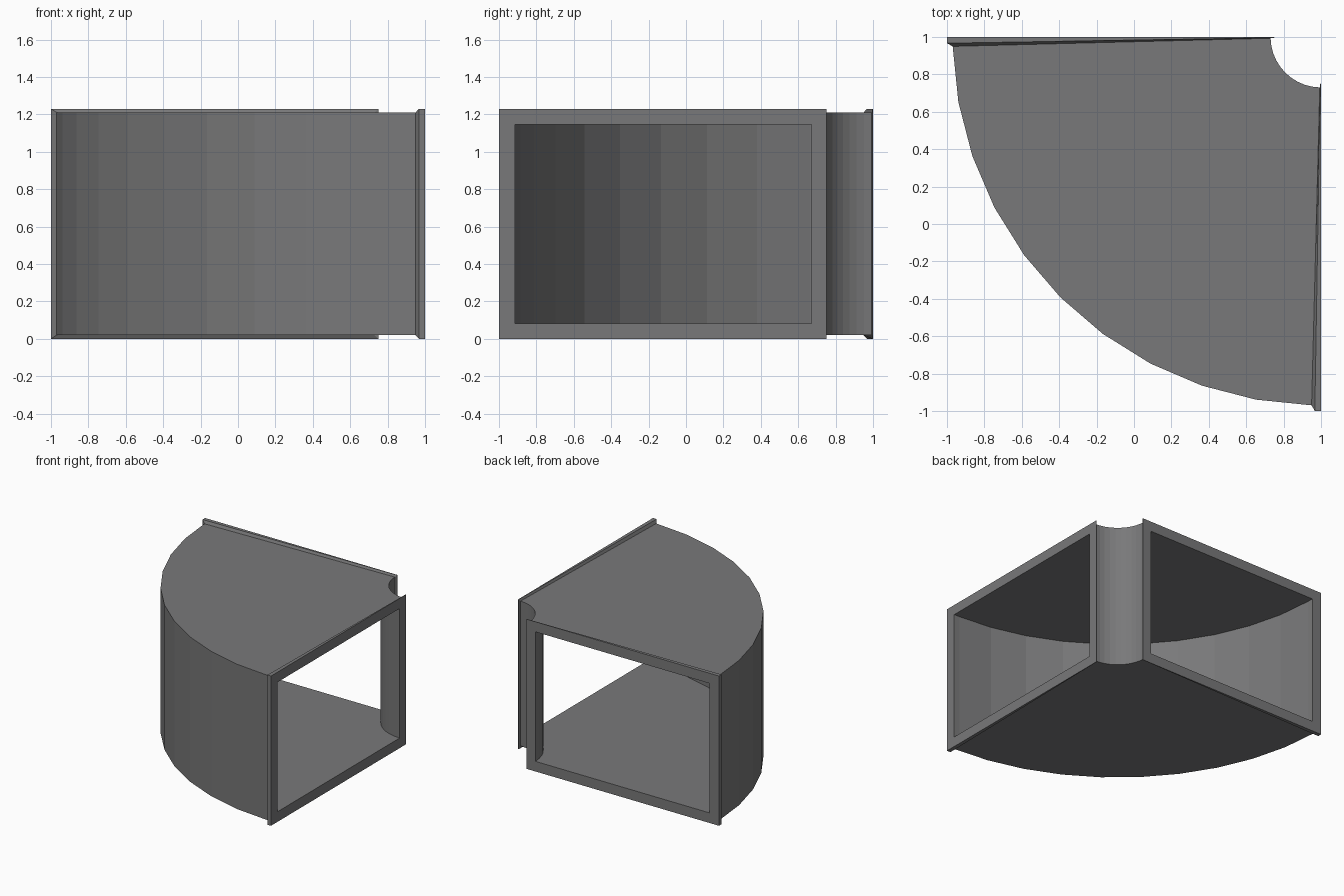
import bpy, bmesh, math

if "Cube" in bpy.data.objects:
    bpy.data.objects.remove(bpy.data.objects["Cube"])

# Flat sheet-metal grey
grey = bpy.data.materials.new("duct grey")
grey.diffuse_color = (0.19, 0.19, 0.193, 1)
grey.use_nodes = True
grey.node_tree.nodes["Principled BSDF"].inputs["Base Color"].default_value = grey.diffuse_color

CX, CY, HEIGHT = 1.0, 1.0, 1.23     # bend axis and overall height
FLANGE, BODY = 0.95, 1.47           # degrees where flange rim and body begin
STEPS = 10                          # facets round the bend


def rect(r0, r1, z0, z1):
    return [(r0, z0), (r1, z0), (r1, z1), (r0, z1)]


rim = rect(0.25, 2.0, 0.0, HEIGHT)              # flange outline
skin = rect(0.27, 1.97, 0.02, HEIGHT - 0.02)    # body outline
bore = rect(0.33, 1.915, 0.083, HEIGHT - 0.083)  # open passage

# Cross-sections round the quarter turn: flange, body, flange
stations = [(0, rim), (FLANGE, rim)]
stations += [(BODY + (90 - 2 * BODY) * i / STEPS, skin) for i in range(STEPS + 1)]
stations += [(90 - FLANGE, rim), (90, rim)]

bm = bmesh.new()


def ring(profile, degrees):
    a = math.radians(degrees)
    return [bm.verts.new((CX - r * math.cos(a), CY - r * math.sin(a), z))
            for r, z in profile]


def bridge(a, b):
    for i in range(4):
        j = (i + 1) % 4
        bm.faces.new((a[i], a[j], b[j], b[i]))


outer = [ring(p, d) for d, p in stations]
inner = [ring(bore, d) for d, p in stations]

# Outer and inner walls
for rings in (outer, inner):
    for a, b in zip(rings, rings[1:]):
        bridge(a, b)

# Flat frames at both open ends
for k in (0, -1):
    bridge(outer[k], inner[k])

bmesh.ops.recalc_face_normals(bm, faces=bm.faces)
mesh = bpy.data.meshes.new("duct_elbow")
bm.to_mesh(mesh)
bm.free()
mesh.materials.append(grey)
duct = bpy.data.objects.new("duct_elbow", mesh)
bpy.context.collection.objects.link(duct)
